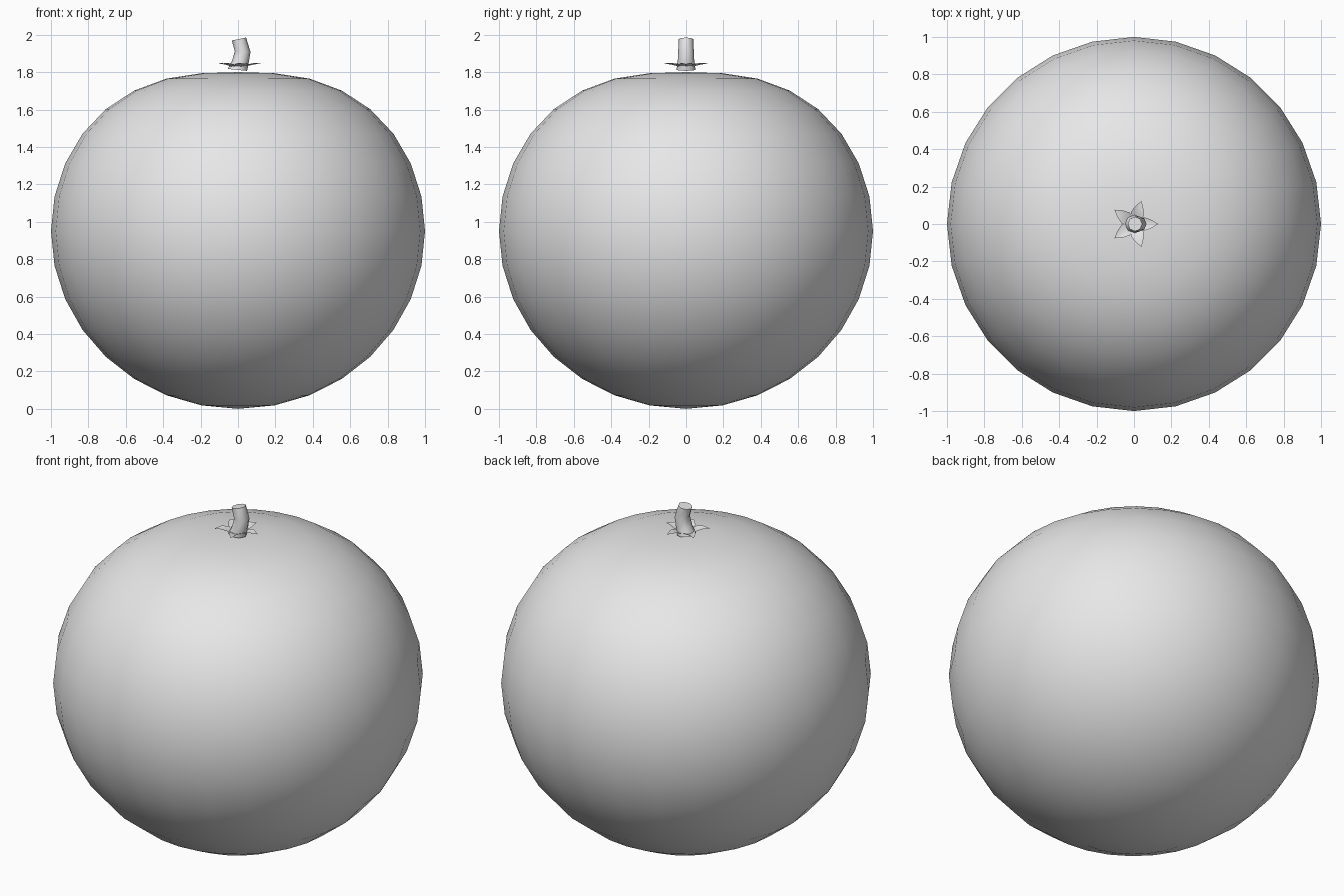
import bpy, bmesh
from math import sin, cos, pi, tau, radians
from mathutils import Vector, Matrix

if "Cube" in bpy.data.objects:
    bpy.data.objects.remove(bpy.data.objects["Cube"], do_unlink=True)

grey = bpy.data.materials.new("plain grey")
grey.use_nodes = True
colour = (0.8, 0.8, 0.8, 1)
grey.diffuse_color = colour
grey.node_tree.nodes["Principled BSDF"].inputs["Base Color"].default_value = colour


def finish(name, bm, angle):
    """Turn a bmesh into a smooth-shaded object."""
    mesh = bpy.data.meshes.new(name)
    bm.to_mesh(mesh)
    bm.free()
    mesh.materials.append(grey)
    ob = bpy.data.objects.new(name, mesh)
    bpy.context.collection.objects.link(ob)
    bpy.ops.object.select_all(action='DESELECT')
    ob.select_set(True)
    bpy.context.view_layer.objects.active = ob
    bpy.ops.object.shade_smooth_by_angle(angle=radians(angle))
    return ob


def loft(bm, rings):
    """Bridge successive vertex rings with quads."""
    for low, high in zip(rings, rings[1:]):
        n = len(low)
        for i in range(n):
            j = (i + 1) % n
            bm.faces.new((low[i], low[j], high[j], high[i]))


# Fruit: round below, flattened towards the top with a slight dimple
bm = bmesh.new()
bmesh.ops.create_uvsphere(bm, u_segments=28, v_segments=16, radius=1)
for v in bm.verts:
    if v.co.z > 0:
        v.co.z = 0.95 * v.co.z - 0.08 * v.co.z ** 4 - 0.02 * v.co.z ** 20
    else:
        v.co.z *= 0.95
    v.co.z += 0.95
finish("fruit", bm, 60)

# Stem: a short bent stalk, each ring given as x, z, radius, tilt
bm = bmesh.new()
rings = []
for x, z, radius, tilt in ((-0.003, 1.812, 0.052, 0.1), (0.012, 1.85, 0.045, 0.25),
                           (0.025, 1.91, 0.042, 0.05), (0.005, 1.977, 0.039, -0.2)):
    place = Matrix.Translation((x, 0, z)) @ Matrix.Rotation(tilt, 4, 'Y')
    rings.append([bm.verts.new(place @ Vector((radius * cos(a), radius * sin(a), 0)))
                  for a in (tau * i / 8 for i in range(8))])
loft(bm, rings)
bm.faces.new(rings[-1])
bm.faces.new(rings[0][::-1])
finish("stem", bm, 50)

# Calyx: five folded pointed leaves around the stem
bm = bmesh.new()
for k in range(5):
    turn = Matrix.Rotation(tau * k / 5, 4, 'Z')
    rows = []
    for r, width, z in ((0.025, 0.025, 1.828), (0.055, 0.036, 1.842), (0.09, 0.024, 1.85)):
        rows.append([bm.verts.new(turn @ Vector((r, side * width, z - 0.008 * (1 - abs(side)))))
                     for side in (-1, 0, 1)])
    tip = bm.verts.new(turn @ Vector((0.13, 0, 1.843)))
    for a, b in zip(rows, rows[1:]):
        for i in range(2):
            bm.faces.new((a[i], b[i], b[i + 1], a[i + 1]))
    for i in range(2):
        bm.faces.new((rows[-1][i], tip, rows[-1][i + 1]))
finish("calyx", bm, 60)
